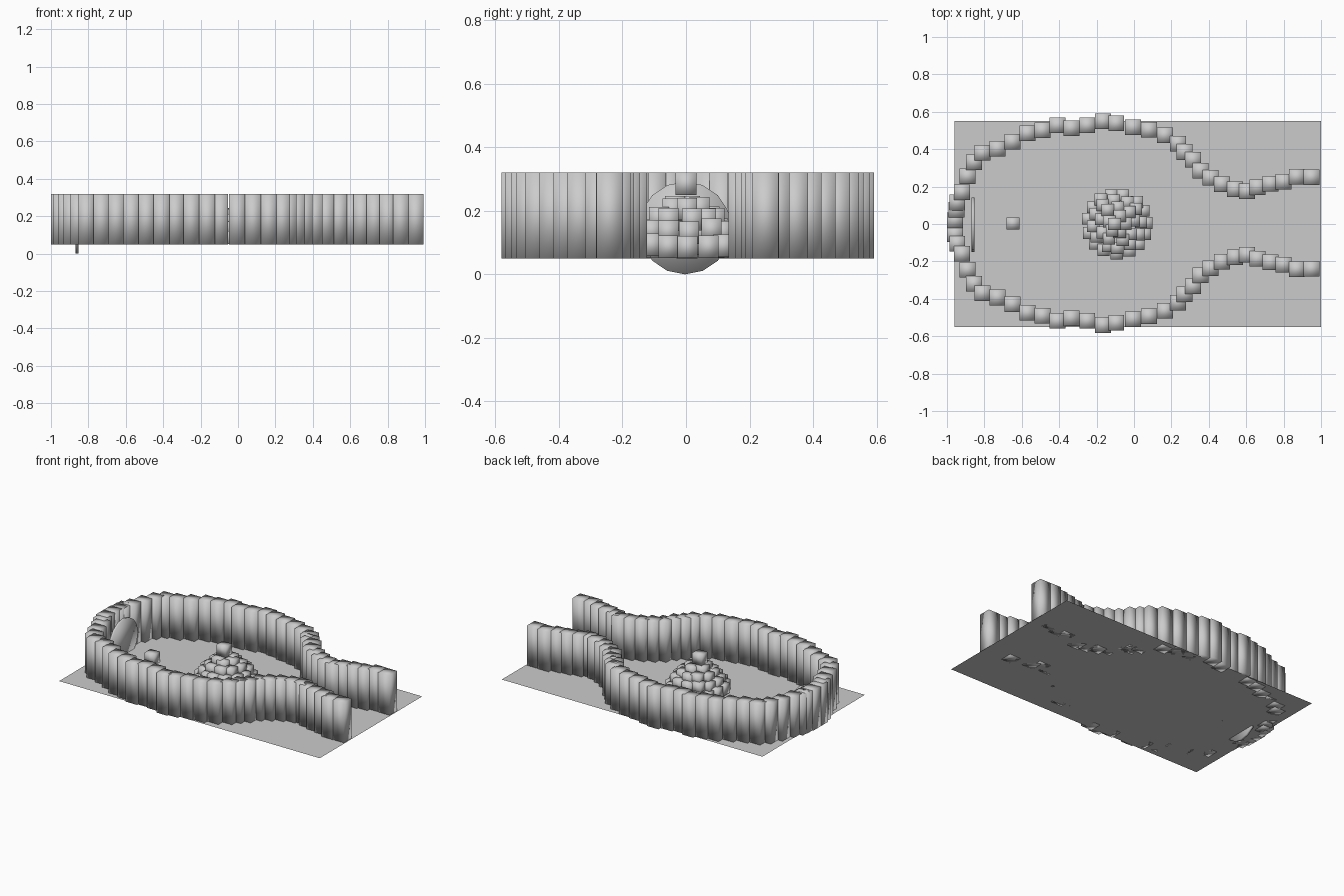
import bpy, bmesh, math, random
from mathutils import Matrix, Vector

if "Cube" in bpy.data.objects:
    bpy.data.objects.remove(bpy.data.objects["Cube"])

random.seed(4)
GROUND = 0.05


def finish(bm, name, smooth=True):
    me = bpy.data.meshes.new(name)
    bm.to_mesh(me)
    bm.free()
    for p in me.polygons:
        p.use_smooth = smooth
    ob = bpy.data.objects.new(name, me)
    bpy.context.collection.objects.link(ob)
    return ob


def stone(bm, x, y, z, w, d, h):
    """Upright block standing on z, centred on x, y."""
    m = Matrix.Translation((x, y, z + h / 2)) @ Matrix.Diagonal((w, d, h, 1))
    bmesh.ops.create_cube(bm, size=1, matrix=m)


# Flat base sheet
bm = bmesh.new()
bmesh.ops.create_grid(bm, x_segments=1, y_segments=1, size=1,
                      matrix=Matrix.Translation((0.02, 0, GROUND)) @ Matrix.Diagonal((0.98, 0.55, 1, 1)))
finish(bm, "base_sheet", False)

# Curving wall of standing stones, mirrored front to back
wall = [(0.95, 0.245), (0.87, 0.247), (0.80, 0.222), (0.73, 0.21), (0.66, 0.192),
        (0.605, 0.17), (0.54, 0.182), (0.47, 0.208), (0.41, 0.242), (0.355, 0.28),
        (0.315, 0.338), (0.27, 0.38), (0.235, 0.425), (0.165, 0.47), (0.08, 0.498),
        (-0.005, 0.513), (-0.095, 0.533), (-0.165, 0.545), (-0.25, 0.522), (-0.335, 0.508),
        (-0.41, 0.523), (-0.49, 0.496), (-0.57, 0.48), (-0.65, 0.435), (-0.73, 0.398),
        (-0.81, 0.375), (-0.855, 0.325), (-0.89, 0.25), (-0.92, 0.165), (-0.945, 0.11)]
for name, s in (("wall_back", 1), ("wall_front", -1)):
    bm = bmesh.new()
    for x, y in wall:
        stone(bm, x, s * y + 0.005, GROUND, 0.085, 0.083, 0.27)
    finish(bm, name)

# Stones closing the rounded end
bm = bmesh.new()
for x, y in ((-0.95, 0.075), (-0.957, 0.02), (-0.957, -0.055)):
    stone(bm, x, y, GROUND, 0.085, 0.083, 0.27)
finish(bm, "wall_end")

# Domed heap of small stones: (ring radius, count, base height)
bm = bmesh.new()
cx, cy = -0.09, 0.0
for r, n, z in ((0.157, 15, 0.05), (0.128, 12, 0.095), (0.09, 9, 0.135), (0.045, 5, 0.165)):
    for i in range(n):
        a = 2 * math.pi * (i + 0.3 * random.random()) / n
        stone(bm, cx + r * math.cos(a), cy + r * math.sin(a),
              z + random.uniform(0, 0.012), 0.066, 0.063, 0.07)
finish(bm, "stone_heap")

# Single block crowning the heap
bm = bmesh.new()
stone(bm, -0.105, 0, 0.25, 0.07, 0.066, 0.07)
finish(bm, "heap_top_stone")

# Lone small block near the closed end
bm = bmesh.new()
stone(bm, -0.647, 0.003, GROUND, 0.07, 0.065, 0.07)
finish(bm, "lone_stone")

# Thin upright disc by the closed end
bm = bmesh.new()
bmesh.ops.create_cone(bm, cap_ends=True, segments=16, radius1=0.146, radius2=0.146, depth=0.015,
                      matrix=Matrix.Translation((-0.86, -0.003, 0.146)) @ Matrix.Rotation(math.pi / 2, 4, 'Y'))
finish(bm, "upright_disc")
